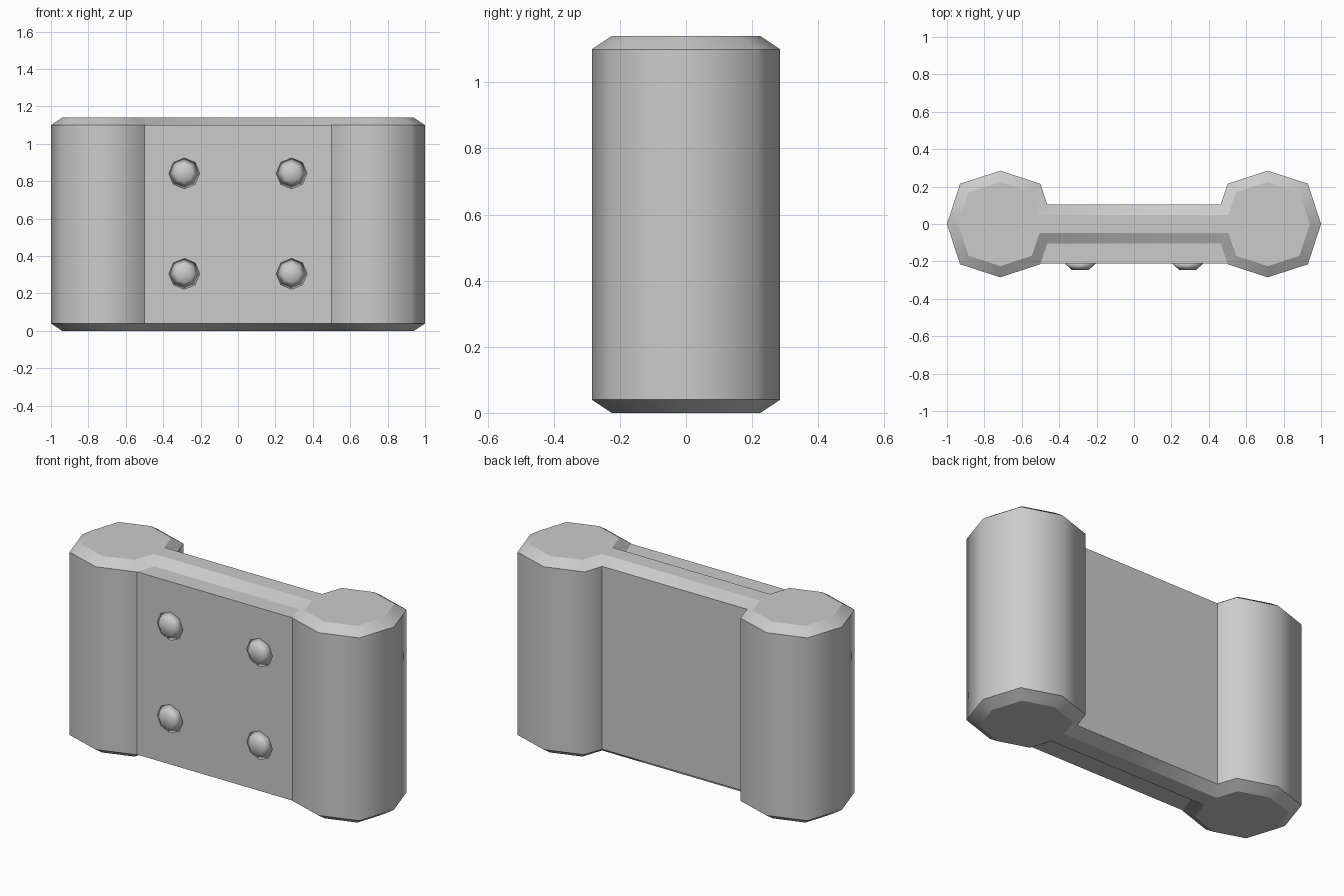
import bpy, bmesh, math
from mathutils import Matrix

if "Cube" in bpy.data.objects:
    bpy.data.objects.remove(bpy.data.objects["Cube"])

HEIGHT, CH = 1.14, 0.04


def finish(bm, name, smooth=True):
    bmesh.ops.recalc_face_normals(bm, faces=bm.faces)
    for f in bm.faces:
        f.smooth = smooth
    me = bpy.data.meshes.new(name)
    bm.to_mesh(me)
    bm.free()
    ob = bpy.data.objects.new(name, me)
    bpy.context.collection.objects.link(ob)
    return ob


def prism(outline, z0, z1):
    bm = bmesh.new()
    low = bm.faces.new([bm.verts.new((x, y, z0)) for x, y in outline])
    res = bmesh.ops.extrude_face_region(bm, geom=[low], use_keep_orig=True)
    verts = [v for v in res["geom"] if isinstance(v, bmesh.types.BMVert)]
    bmesh.ops.translate(bm, verts=verts, vec=(0, 0, z1 - z0))
    bmesh.ops.recalc_face_normals(bm, faces=bm.faces)
    return bm


# Main body: two octagonal posts joined by a web, chamfered top and bottom
quarter = [(0.464, 0.105), (0.501, 0.215), (0.715, 0.285), (0.93, 0.215)]
right = [(x, -y) for x, y in quarter] + [(1, 0)] + quarter[::-1]
outline = right + [(-x, -y) for x, y in right]
bm = prism(outline, CH, HEIGHT - CH)
caps = [f for f in bm.faces if abs(f.normal.z) > 0.9]
rims = [e for f in caps for e in f.edges]
for e in rims:
    e.smooth = False
# concave corners where the web meets the posts stay crisp
for e in bm.edges:
    a, b = e.verts
    if abs(a.co.z - b.co.z) > 0.5 and abs(a.co.x) < 0.48:
        e.smooth = False
bmesh.ops.inset_individual(bm, faces=caps, thickness=0.057, depth=CH,
                           use_even_offset=True)
finish(bm, "body")

# Front plate filling the recess between the posts
plate = [(-0.505, -0.212), (0.505, -0.212), (0.464, -0.1), (-0.464, -0.1)]
finish(prism(plate, CH, HEIGHT - CH), "front_plate", smooth=False)

# Four domed rivets on the plate
for i, x in enumerate((-0.287, 0.287)):
    for j, z in enumerate((0.305, 0.842)):
        bm = bmesh.new()
        bmesh.ops.create_cone(
            bm, cap_ends=True, segments=8, radius1=0.085, radius2=0.045,
            depth=0.036,
            matrix=Matrix.Translation((x, -0.228, z))
            @ Matrix.Rotation(math.radians(90), 4, "X"))
        finish(bm, f"rivet_{i}{j}")
